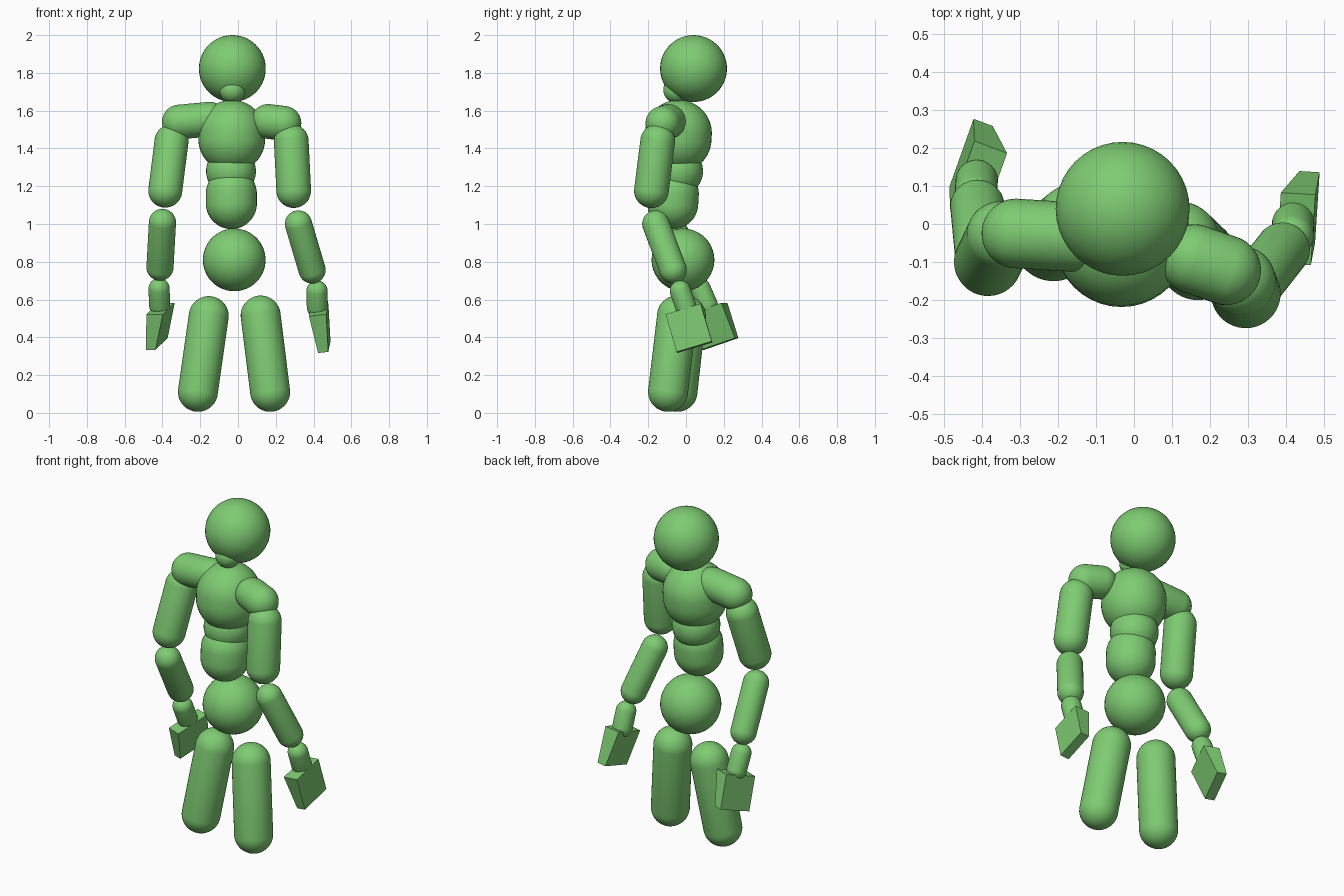
import bpy
import bmesh
from mathutils import Vector

if "Cube" in bpy.data.objects:
    bpy.data.objects.remove(bpy.data.objects["Cube"])

# Single green material
green = bpy.data.materials.new("soft_green")
green.use_nodes = True
green.diffuse_color = (0.21, 0.60, 0.17, 1)
bsdf = next(n for n in green.node_tree.nodes if n.type == "BSDF_PRINCIPLED")
bsdf.inputs["Base Color"].default_value = green.diffuse_color


def finish(name, bm, smooth):
    """Turn a bmesh into a named, coloured object."""
    bmesh.ops.recalc_face_normals(bm, faces=bm.faces)
    for face in bm.faces:
        face.smooth = smooth
    mesh = bpy.data.meshes.new(name)
    bm.to_mesh(mesh)
    bm.free()
    mesh.materials.append(green)
    bpy.context.collection.objects.link(bpy.data.objects.new(name, mesh))


def capsule(name, radius, start, end=None):
    """Ball stretched from start to end; a plain sphere without an end."""
    start = Vector(start)
    axis = Vector(end) - start if end else Vector((0, 0, 0))
    turn = Vector((0, 0, 1)).rotation_difference(axis) if end else None
    bm = bmesh.new()
    # An odd ring count leaves no equator, so the halves separate cleanly
    bmesh.ops.create_uvsphere(bm, u_segments=40, v_segments=25, radius=radius)
    for v in bm.verts:
        upper = v.co.z > 0
        if turn:
            v.co = turn @ v.co
        v.co += start + (axis if upper else Vector((0, 0, 0)))
    finish(name, bm, True)


def hand(name, wrist, tip, side, thick):
    """Flat paddle that thins from the wrist edge to the fingertip edge."""
    wrist, tip, side, thick = map(Vector, (wrist, tip, side, thick))
    bm = bmesh.new()
    bmesh.ops.create_cube(bm, size=2)
    for v in bm.verts:
        x, y, z = v.co
        base, half = (wrist, 0.046) if z > 0 else (tip, 0.027)
        v.co = base + side * y + thick.normalized() * half * x
    finish(name, bm, False)


# Head and torso
capsule("head", 0.177, (-0.03, 0.04, 1.823))
capsule("neck", 0.07, (-0.03, -0.05, 1.71))
capsule("chest", 0.177, (-0.033, -0.042, 1.45), (-0.033, -0.04, 1.48))
capsule("waist", 0.132, (-0.037, -0.042, 1.28))
capsule("belly", 0.135, (-0.035, -0.07, 1.108), (-0.035, -0.067, 1.16))
capsule("pelvis", 0.166, (-0.02, -0.016, 0.81))

# Limb segments as radius and two end centres
limbs = {
    "right": {
        "shoulder": (0.092, (-0.31, -0.025, 1.54), (-0.15, -0.035, 1.555)),
        "upper_arm": (0.09, (-0.352, -0.03, 1.438), (-0.385, -0.1, 1.177)),
        "forearm": (0.072, (-0.4, -0.09, 1.008), (-0.413, 0.045, 0.772)),
        "wrist": (0.056, (-0.418, 0.075, 0.657), (-0.415, 0.113, 0.57)),
        "thigh": (0.106, (-0.155, 0, 0.512), (-0.212, -0.045, 0.112)),
    },
    "left": {
        "shoulder": (0.092, (0.243, -0.122, 1.533), (0.16, -0.093, 1.543)),
        "upper_arm": (0.092, (0.282, -0.15, 1.438), (0.295, -0.183, 1.177)),
        "forearm": (0.072, (0.32, -0.16, 1.0), (0.392, -0.068, 0.757)),
        "wrist": (0.056, (0.418, -0.03, 0.645), (0.42, 0, 0.56)),
        "thigh": (0.106, (0.12, -0.047, 0.515), (0.17, -0.095, 0.112)),
    },
}
for side, parts in limbs.items():
    for part, (radius, start, end) in parts.items():
        capsule(f"{side}_{part}", radius, start, end)

# Hands
hand("right_hand", (-0.41, 0.113, 0.552), (-0.43, 0.178, 0.365),
     (0.032, 0.09, 0.031), (0.93, -0.35, 0))
hand("left_hand", (0.427, -0.013, 0.545), (0.457, 0.045, 0.348),
     (0.006, 0.093, 0.028), (1, -0.06, 0.12))
